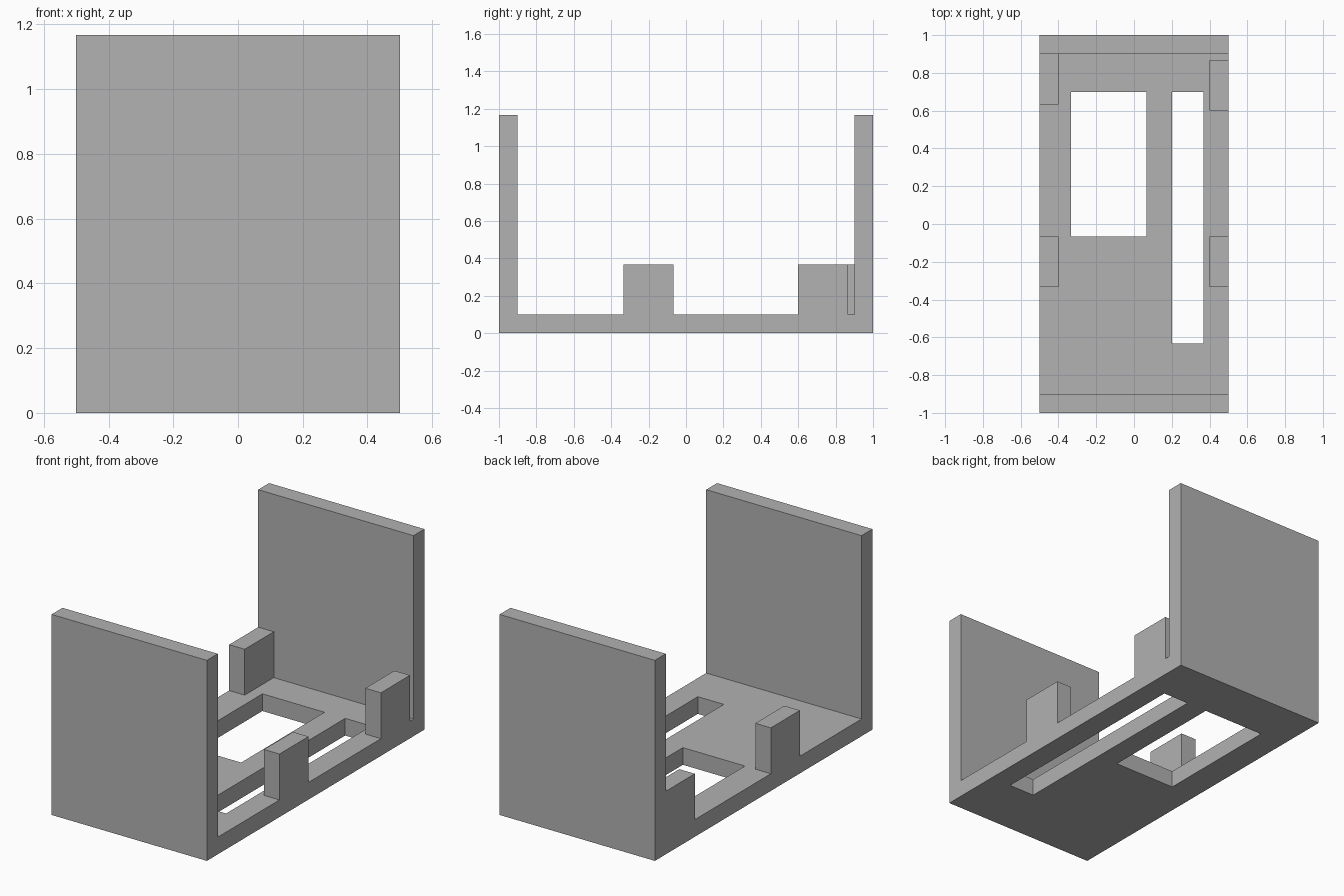
import bpy
import bmesh
from mathutils import Vector

if "Cube" in bpy.data.objects:
    bpy.data.objects.remove(bpy.data.objects["Cube"], do_unlink=True)

HALF_X, HALF_Y, HEIGHT = 0.5, 1.0, 1.167
THICK = 0.1
TAB_TOP = 0.367

grey = bpy.data.materials.new("plain grey")
grey.use_nodes = True
grey.diffuse_color = (0.445, 0.445, 0.445, 1)
grey.node_tree.nodes["Principled BSDF"].inputs["Base Color"].default_value = grey.diffuse_color


def add_object(name, bm):
    bmesh.ops.recalc_face_normals(bm, faces=bm.faces)
    mesh = bpy.data.meshes.new(name)
    bm.to_mesh(mesh)
    bm.free()
    mesh.materials.append(grey)
    obj = bpy.data.objects.new(name, mesh)
    bpy.context.scene.collection.objects.link(obj)
    return obj


def box(name, x, y, z):
    bm = bmesh.new()
    bmesh.ops.create_cube(bm, size=1)
    for v in bm.verts:
        v.co = Vector([lo + (c + 0.5) * (hi - lo) for c, (lo, hi) in zip(v.co, (x, y, z))])
    return add_object(name, bm)


# U-shaped frame: floor with a tall wall at each end, extruded across the width
inner = HALF_Y - THICK
half = [(HALF_Y, 0), (HALF_Y, HEIGHT), (inner, HEIGHT), (inner, THICK)]
outline = half + [(-y, z) for y, z in reversed(half)]
bm = bmesh.new()
face = bm.faces.new([bm.verts.new((-HALF_X, y, z)) for y, z in outline])
side = bmesh.ops.extrude_face_region(bm, geom=[face])
bmesh.ops.translate(bm, vec=(2 * HALF_X, 0, 0),
                    verts=[g for g in side["geom"] if isinstance(g, bmesh.types.BMVert)])
frame = add_object("floor_and_end_walls", bm)

# Wide window and long slot through the floor
openings = {
    "window_cutter": ((-0.333, 0.067), (-0.067, 0.7)),
    "slot_cutter": ((0.2, 0.367), (-0.633, 0.7)),
}
bpy.context.view_layer.objects.active = frame
for name, (x, y) in openings.items():
    cutter = box(name, x, y, (-THICK, 2 * THICK))
    cutter.hide_render = True
    cut = frame.modifiers.new(name, "BOOLEAN")
    cut.operation = "DIFFERENCE"
    cut.solver = "EXACT"
    cut.object = cutter
    bpy.ops.object.modifier_apply(modifier=cut.name)
    bpy.data.objects.remove(cutter, do_unlink=True)

# Upright tabs along both edges; the rear left one stands clear of the wall
left, right = (HALF_X - THICK, HALF_X), (-HALF_X, THICK - HALF_X)
tabs = {
    "middle_left_tab": (left, -0.333),
    "middle_right_tab": (right, -0.333),
    "rear_left_tab": (left, 0.6),
    "rear_right_tab": (right, 0.633),
}
for name, (x, y) in tabs.items():
    box(name, x, (y, y + 0.267), (THICK, TAB_TOP))
